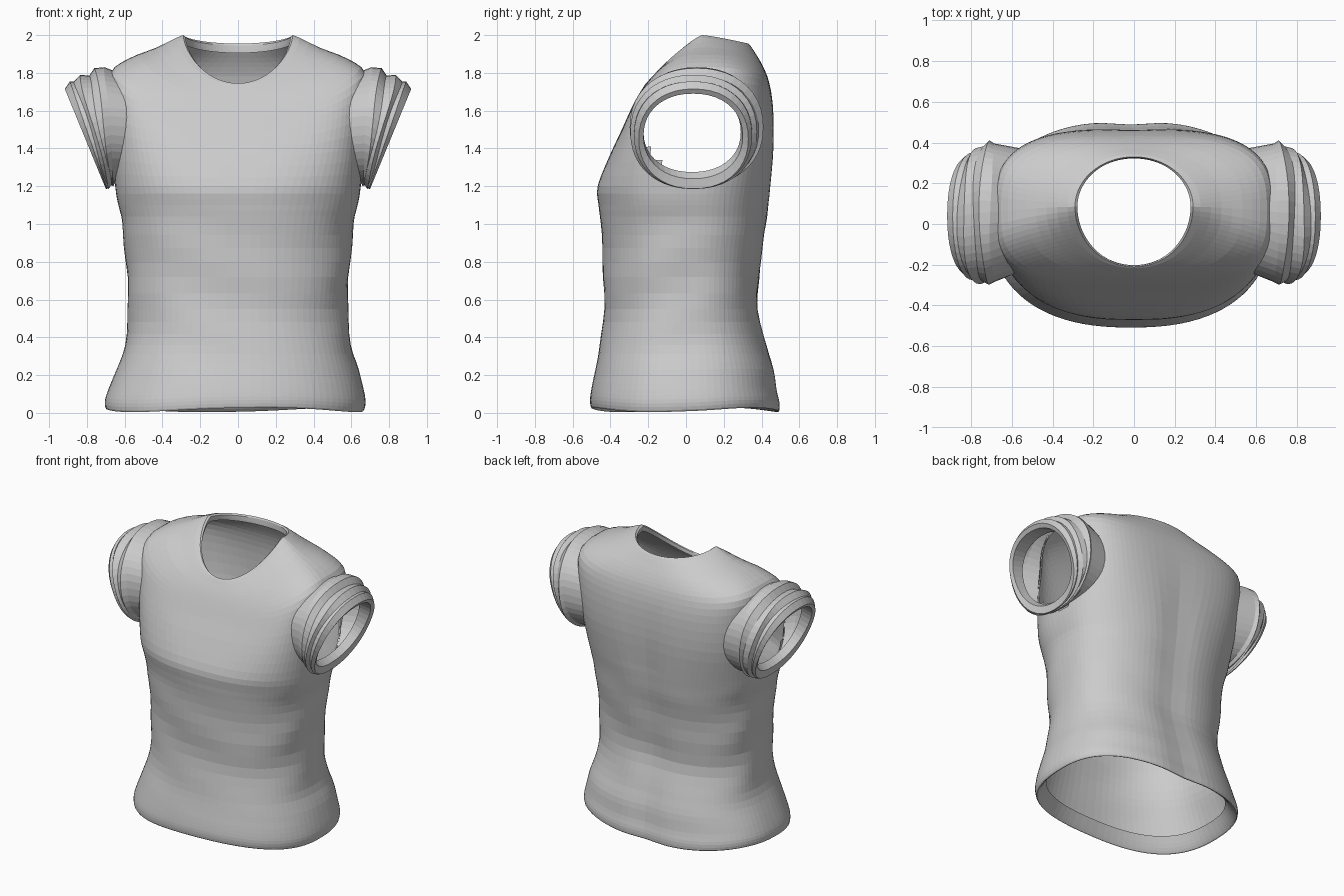
import bpy, bmesh, math
from mathutils import Vector
from mathutils.bvhtree import BVHTree

if "Cube" in bpy.data.objects:
    bpy.data.objects.remove(bpy.data.objects["Cube"])

N_BODY, N_SLEEVE, SUB = 88, 44, 3


def level(z, hw, fy, by, p=0.84):
    # horizontal torso section
    return (hw, 0.02, z, fy, z, by, z, p)


# half width, side y, side z, front y, front z, back y, back z, roundness
BODY = [
    level(0.10, 0.615, -0.44, 0.43),      # hem folded inside
    level(0.035, 0.65, -0.475, 0.465),
    level(0.004, 0.68, -0.50, 0.50),      # hem edge
    level(0.05, 0.69, -0.508, 0.505),
    level(0.12, 0.675, -0.50, 0.49),
    level(0.23, 0.64, -0.48, 0.475),
    level(0.36, 0.60, -0.455, 0.435),
    level(0.55, 0.58, -0.435, 0.39),
    level(0.80, 0.595, -0.44, 0.405),
    level(1.00, 0.612, -0.452, 0.435),
    level(1.10, 0.635, -0.462, 0.445, 0.82),
    level(1.20, 0.65, -0.468, 0.455, 0.78),
    (0.665, 0.035, 1.42, -0.405, 1.36, 0.468, 1.42, 0.66),
    (0.675, 0.045, 1.65, -0.34, 1.50, 0.462, 1.62, 0.60),
    (0.675, 0.06, 1.80, -0.295, 1.60, 0.44, 1.75, 0.62),   # shoulder tip
    (0.58, 0.07, 1.875, -0.265, 1.66, 0.41, 1.83, 0.72),
    (0.43, 0.08, 1.935, -0.235, 1.71, 0.37, 1.90, 0.86),
    (0.29, 0.085, 2.00, -0.21, 1.745, 0.33, 1.955, 1.0),    # neckline
    (0.284, 0.085, 1.955, -0.202, 1.715, 0.322, 1.905, 1.0),  # collar inside
]

# top x, top z, bottom x, bottom z, front y, back y
SLEEVE = [
    (0.67, 1.81, 0.65, 1.215, -0.245, 0.37),   # armhole, snapped to the body
    (0.705, 1.83, 0.655, 1.215, -0.28, 0.395),
    (0.755, 1.825, 0.665, 1.20, -0.298, 0.41),
    (0.79, 1.785, 0.67, 1.205, -0.285, 0.385),
    (0.84, 1.79, 0.68, 1.185, -0.295, 0.375),
    (0.865, 1.755, 0.687, 1.20, -0.275, 0.35),
    (0.89, 1.755, 0.693, 1.185, -0.275, 0.35),
    (0.917, 1.715, 0.70, 1.187, -0.25, 0.33),  # cuff edge
    (0.90, 1.69, 0.705, 1.24, -0.225, 0.30),   # cuff folded inside
    (0.80, 1.70, 0.665, 1.275, -0.225, 0.29),
]


def spline(rows, sub):
    # smooth interpolation through rows
    out = []
    last = len(rows) - 1
    for i in range(last):
        quad = (rows[max(i - 1, 0)], rows[i], rows[i + 1], rows[min(i + 2, last)])
        for k in range(sub):
            t = k / sub
            out.append([0.5 * (2 * b + (c - a) * t + (2 * a - 5 * b + 4 * c - d) * t * t
                               + (3 * b - a - 3 * c + d) * t ** 3)
                        for a, b, c, d in zip(*quad)])
    return out + [list(rows[-1])]


def spow(v, p):
    return math.copysign(abs(v) ** p, v)


def body_ring(row):
    hw, sy, sz, fy, fz, by, bz, p = row
    ring = []
    drop = 1.8 - max(0, p - 0.76) * 2.3   # rounder neckline towards the collar
    for i in range(N_BODY):
        a = 2 * math.pi * i / N_BODY
        s, c = math.sin(a), -math.cos(a)
        ey, ez = (fy, fz) if c < 0 else (by, bz)
        x = hw * spow(s, p)
        y = sy + (ey - sy) * abs(c) ** p
        z = sz + (ez - sz) * abs(c) ** drop
        # soft cloth folds, spine hollow and wavy hem
        if 0.15 < z < 1.2:
            k = 1 + 0.009 * math.sin(17 * z + 2.5 * math.sin(2 * a + 0.5)) * math.sin(math.pi * (z - 0.15) / 1.05)
            x, y = x * k, y * k
        if c > 0:
            fade = max(0, min(1, (1.7 - z) / 0.5))
            y -= 0.018 * fade * math.exp(-(x / 0.13) ** 2)
        hem = max(0, 1 - z / 0.25)
        x -= 0.018 * hem
        z += 0.012 * (1 + math.sin(3 * a + 1)) * hem
        ring.append(Vector((x, y, z)))
    return ring


def sleeve_ring(row, i):
    xt, zt, xb, zb, y0, y1 = row
    ring = []
    for j in range(N_SLEEVE):
        a = 2 * math.pi * j / N_SLEEVE
        c, s = spow(math.cos(a), 0.92), spow(math.sin(a), 0.92)
        wob = 0.006 * math.sin(3 * a + 1.7 * i) if 0 < i < 6 else 0
        ring.append(Vector(((xt + xb) / 2 + (xt - xb) / 2 * s + wob,
                            (y0 + y1) / 2 + (y1 - y0) / 2 * c,
                            (zt + zb) / 2 + (zt - zb) / 2 * s)))
    return ring


def loft(rings):
    n = len(rings[0])
    verts = [v for r in rings for v in r]
    faces = [(i * n + j, i * n + (j + 1) % n, (i + 1) * n + (j + 1) % n, (i + 1) * n + j)
             for i in range(len(rings) - 1) for j in range(n)]
    return verts, faces


def make(name, verts, faces):
    bm = bmesh.new()
    vs = [bm.verts.new(v) for v in verts]
    for f in faces:
        bm.faces.new([vs[k] for k in f])
    bmesh.ops.delete(bm, geom=[v for v in bm.verts if not v.link_faces], context='VERTS')
    bmesh.ops.recalc_face_normals(bm, faces=bm.faces[:])
    mesh = bpy.data.meshes.new(name)
    bm.to_mesh(mesh)
    bm.free()
    obj = bpy.data.objects.new(name, mesh)
    bpy.context.collection.objects.link(obj)
    return obj


# Torso with open armholes
verts, faces = loft([body_ring(r) for r in spline(BODY, SUB)])
tree = BVHTree.FromPolygons(verts, faces)
_, at, _, ab, ay0, ay1 = SLEEVE[0]


def in_armhole(face):
    c = sum((verts[k] for k in face), Vector()) / len(face)
    u = (c.y - (ay0 + ay1) / 2) / ((ay1 - ay0) / 2)
    w = (c.z - (at + ab) / 2) / ((at - ab) / 2)
    return abs(c.x) > 0.3 and u * u + w * w < 0.93


make("shirt_body", verts, [f for f in faces if not in_armhole(f)])

# Sleeves: armhole ring snapped to the torso, gathered folds, turned-in cuff
rings = [sleeve_ring(r, i) for i, r in enumerate(SLEEVE)]
for v in rings[0]:
    hit = tree.ray_cast(Vector((2, v.y, v.z)), Vector((-1, 0, 0)))[0]
    if hit:
        v.x = hit.x - 0.01
sleeve = make("sleeves", *loft(rings))
mirror = sleeve.modifiers.new("mirror", 'MIRROR')
mirror.use_axis[0] = True
mirror.use_clip = False
